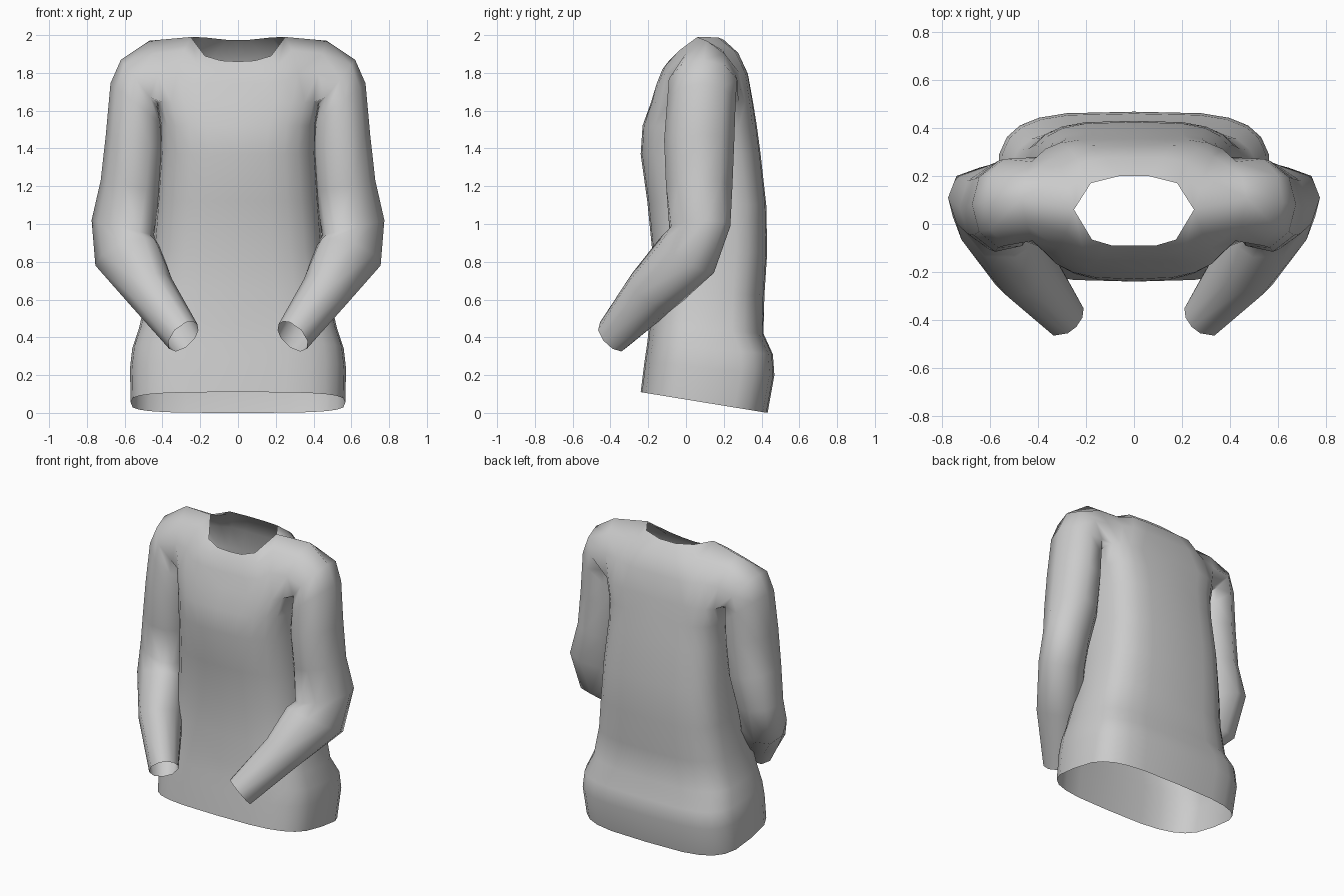
import bpy, bmesh
from math import sin, cos, radians
from mathutils import Vector as V

if "Cube" in bpy.data.objects:
    bpy.data.objects.remove(bpy.data.objects["Cube"])

bm = bmesh.new()


def strip(a, b, closed=False):
    """Join two equal rows of vertices with quads."""
    n = len(a)
    for i in range(n if closed else n - 1):
        j = (i + 1) % n
        bm.faces.new((a[i], a[j], b[j], b[i]))


def half_ring(hw, yf, yb, zf, zb, pf, pb):
    """Half of a rounded body section, from centre front to centre back."""
    row = []
    for i in range(13):
        t = radians(-90 + 15 * i)
        s = sin(t)
        p = pb if s > 0 else pf
        sy = abs(s) ** p * (1 if s > 0 else -1)
        x = 0 if i in (0, 12) else hw * abs(cos(t)) ** p
        f = (sy + 1) / 2
        row.append(bm.verts.new((x, yf + (yb - yf) * f, zf + (zb - zf) * f)))
    return row


# Body from hem to armpit: half width, front y, back y, front z, back z, front and back roundness
body = [half_ring(*s) for s in (
    (.568, -.24, .432, .11, .0, .6, .55),
    (.572, -.22, .468, .27, .20, .6, .53),
    (.56, -.205, .46, .37, .31, .6, .53),
    (.525, -.195, .41, .47, .42, .64, .58),
    (.48, -.185, .415, .65, .62, .68, .6),
    (.45, -.18, .43, .87, .85, .7, .58),
    (.43, -.205, .425, 1.12, 1.10, .72, .56),
    (.413, -.24, .395, 1.37, 1.37, .74, .56),
    (.415, -.23, .375, 1.52, 1.52, .7, .54),
    (.435, -.185, .355, 1.645, 1.645, .6, .48))]
for a, b in zip(body, body[1:]):
    strip(a, b)
armpit = body[-1]

# Neckline and shoulder seam, shared by the front and back panels
seam = [bm.verts.new(p) for p in ((.25, .06, 1.99), (.47, .11, 1.97))]
front_neck = [bm.verts.new(p) for p in ((0, -.09, 1.86), (.09, -.09, 1.865), (.175, -.065, 1.89))]
back_neck = [bm.verts.new(p) for p in ((0, .20, 1.975), (.06, .20, 1.975), (.18, .17, 1.988))]


def panel(base, top, centre_lean):
    """Upper panel curving from the armpit line to the neck and shoulder; returns its edge column."""
    rows = [base]
    for t in (1 / 3, 2 / 3):
        row = []
        for i, (b, e) in enumerate(zip(base, top)):
            p, q = b.co, e.co
            lean = centre_lean * (1 - i / 4)
            c = V(((p.x + q.x) / 2, p.y + lean * (q.y - p.y), p.z + .78 * (q.z - p.z)))
            row.append(bm.verts.new(p * (1 - t) ** 2 + c * 2 * t * (1 - t) + q * t * t))
        rows.append(row)
    rows.append(top)
    for a, b in zip(rows, rows[1:]):
        strip(a, b)
    return [r[-1] for r in rows]


front_edge = panel(armpit[:5], front_neck + seam, .5)
back_edge = panel(armpit[:7:-1], back_neck + seam, .15)

# Sleeve grown from the armhole: centre, outer vector, front vector
loop = front_edge[::-1] + armpit[5:8] + back_edge[:-1]
angles = [radians(a) for a in (0, 38, 78, 122, 150, 180, 210, 238, 282, 322)]
for c, u, v in (
        ((.52, .09, 1.74), (.10, 0, .13), (0, -.185, 0)),
        ((.537, .082, 1.635), (.138, 0, .11), (0, -.185, 0)),
        ((.547, .07, 1.44), (.153, 0, .03), (0, -.19, 0)),
        ((.57, .07, 1.20), (.157, 0, .03), (0, -.18, 0)),
        ((.61, .07, .98), (.165, .04, .04), (0, -.16, 0)),
        ((.585, .0, .83), (.17, .03, -.05), (0, -.145, .08)),
        ((.46, -.18, .64), (.11, 0, -.07), (.045, -.125, .072)),
        ((.29, -.39, .405), (.075, 0, -.065), (.03, -.077, .047))):
    ring = [bm.verts.new(V(c) + V(u) * cos(a) + V(v) * sin(a)) for a in angles]
    strip(loop, ring, True)
    loop = ring

bmesh.ops.recalc_face_normals(bm, faces=bm.faces)
if max(bm.faces, key=lambda f: f.calc_center_median().x).normal.x < 0:
    bmesh.ops.reverse_faces(bm, faces=bm.faces)
for f in bm.faces:
    f.smooth = True

# Long-sleeved top, mirrored across the centre
mesh = bpy.data.meshes.new("long_sleeve_top")
bm.to_mesh(mesh)
bm.free()
top = bpy.data.objects.new("long_sleeve_top", mesh)
bpy.context.collection.objects.link(top)
mirror = top.modifiers.new("mirror", 'MIRROR')
mirror.use_clip = True
mirror.merge_threshold = .002
